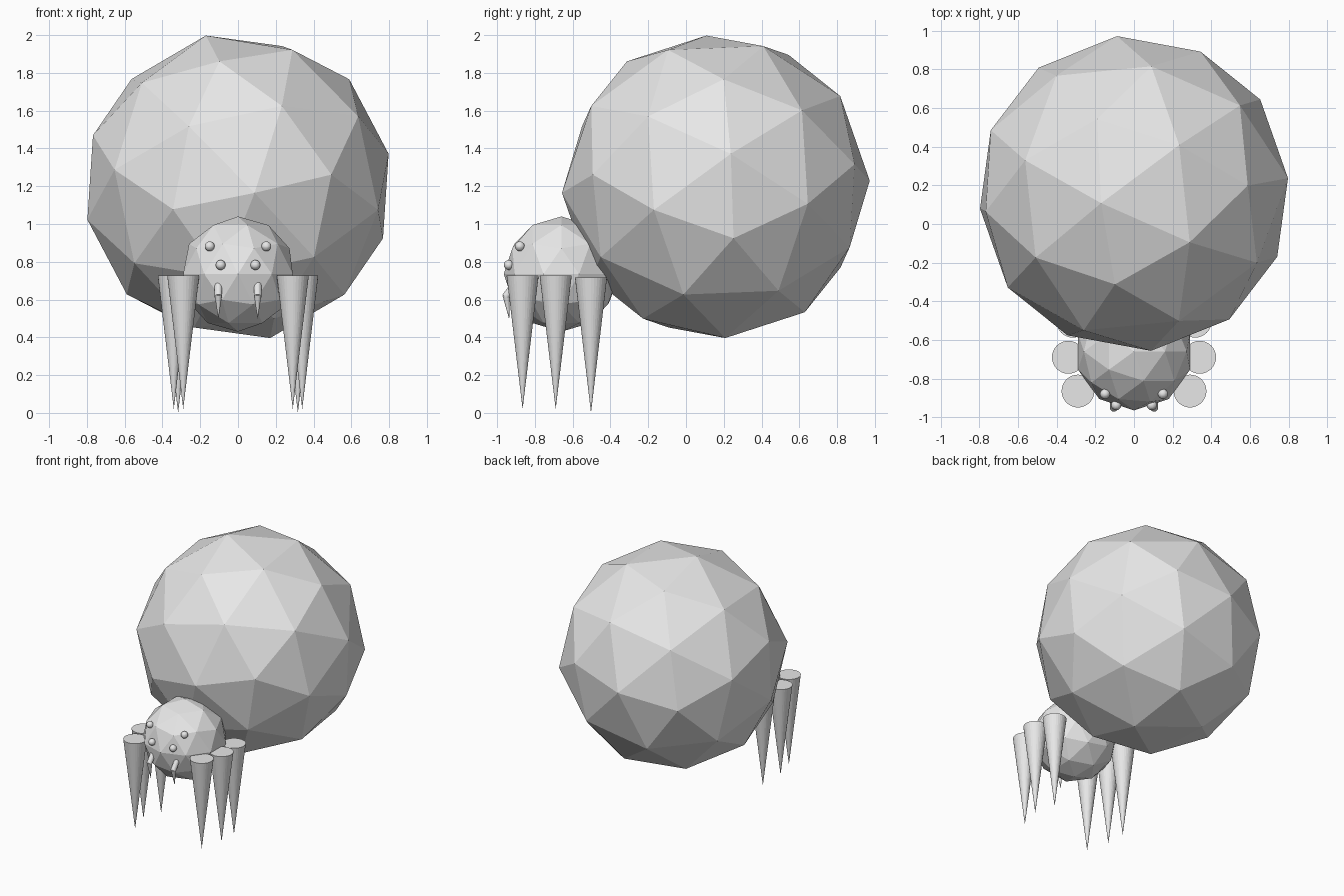
import bpy, bmesh
from mathutils import Vector

if "Cube" in bpy.data.objects:
    bpy.data.objects.remove(bpy.data.objects["Cube"])

grey = bpy.data.materials.new("plain grey")
grey.diffuse_color = (0.8, 0.8, 0.8, 1)
grey.use_nodes = True
grey.node_tree.nodes["Principled BSDF"].inputs["Base Color"].default_value = grey.diffuse_color


def finish(obj, name):
    obj.name = name
    obj.data.materials.append(grey)
    return obj


def cone(name, top, tip, r_top, r_tip=0.0, sides=32):
    """Tapered round bar from top to tip."""
    top, tip = Vector(top), Vector(tip)
    axis = tip - top
    bpy.ops.mesh.primitive_cone_add(
        vertices=sides, radius1=r_top, radius2=r_tip, depth=axis.length,
        location=(top + tip) / 2,
        rotation=axis.to_track_quat('Z', 'Y').to_euler())
    return finish(bpy.context.object, name)


def ball(name, center, radius):
    bpy.ops.mesh.primitive_uv_sphere_add(
        segments=32, ring_count=16, radius=radius, location=center)
    return finish(bpy.context.object, name)


# Abdomen: tilted 80-face icosphere, hulled from points on three right-angled axes
a = Vector((-0.17, -0.05, 0.80)).normalized()
b = Vector((0.80, 0.08, 0.16))
b = (b - a * b.dot(a)).normalized()
c = a.cross(b)
if c.y < 0:
    c = -c
axes = (a, b, c)
points = []
for i in range(3):
    u, v, w = axes[i], axes[(i + 1) % 3], axes[(i + 2) % 3]
    for s in (-1, 1):
        points.append(u * s)
        for t in (-1, 1):
            points.append(u * 0.8507 * s + w * 0.5257 * t)
            for k in (-1, 1):
                points.append(u * 0.809 * s + v * 0.5 * t + w * 0.309 * k)
bm = bmesh.new()
for p in points:
    bm.verts.new(p.normalized() * 0.82)
bmesh.ops.convex_hull(bm, input=bm.verts[:])
bmesh.ops.recalc_face_normals(bm, faces=bm.faces[:])
mesh = bpy.data.meshes.new("abdomen")
bm.to_mesh(mesh)
bm.free()
abdomen = bpy.data.objects.new("abdomen", mesh)
bpy.context.collection.objects.link(abdomen)
abdomen.location = (0, 0.158, 1.197)
finish(abdomen, "abdomen")

# Head
bpy.ops.mesh.primitive_ico_sphere_add(
    subdivisions=2, radius=0.305, location=(0, -0.66, 0.735))
finish(bpy.context.object, "head")

for side, s in (("left", -1), ("right", 1)):
    # Legs: upside-down cones
    for name, x, y, top, foot in (("front", 0.29, -0.865, 0.728, 0.02),
                                  ("middle", 0.34, -0.69, 0.728, 0.02),
                                  ("back", 0.317, -0.503, 0.717, 0.0)):
        cone(f"{name}_leg_{side}", (s * x, y, top), (s * x, y, foot), 0.085)

    # Eyes
    ball(f"upper_eye_{side}", (s * 0.15, -0.88, 0.882), 0.026)
    ball(f"lower_eye_{side}", (s * 0.092, -0.938, 0.783), 0.026)

    # Fangs: short bar leaning out of the head, then a pointed tip
    x = s * 0.104
    cone(f"fang_base_{side}", (x, -0.905, 0.68), (x, -0.955, 0.615), 0.02, 0.02)
    cone(f"fang_tip_{side}", (x, -0.952, 0.625), (x, -0.936, 0.495), 0.02)
